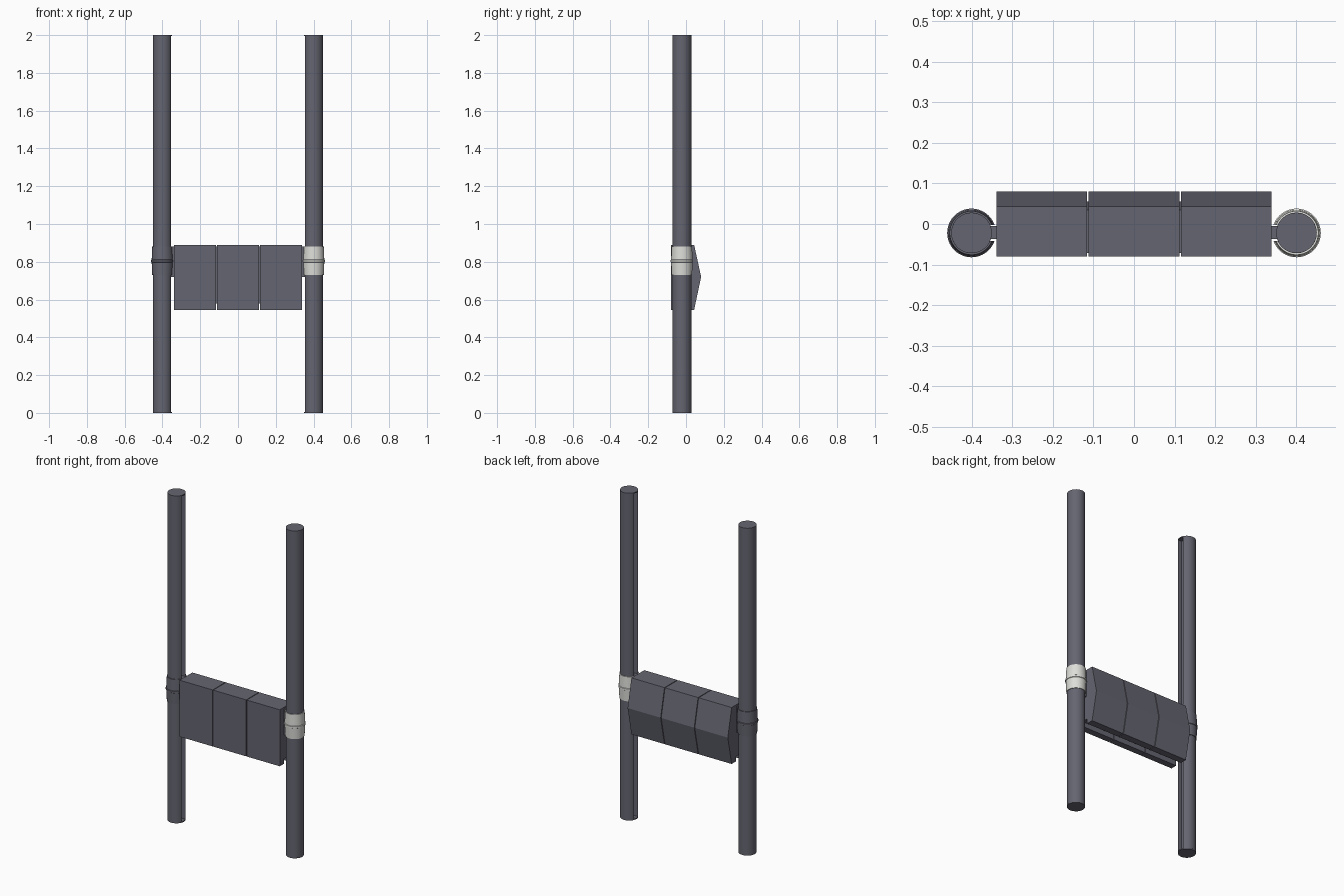
import bpy, bmesh, math

cube = bpy.data.objects.get("Cube")
if cube:
    bpy.data.objects.remove(cube)

POLE_X, POLE_Y, R, SLOT = 0.40, -0.022, 0.05, 0.02


def material(name, rgb):
    m = bpy.data.materials.new(name)
    m.use_nodes = True
    m.diffuse_color = (*rgb, 1)
    m.node_tree.nodes["Principled BSDF"].inputs["Base Color"].default_value = (*rgb, 1)
    return m


dark = material("slate grey", (0.13, 0.13, 0.165))
white = material("off white", (0.72, 0.72, 0.69))


def finish(name, bm, mat, smooth=False):
    bmesh.ops.recalc_face_normals(bm, faces=bm.faces)
    me = bpy.data.meshes.new(name)
    bm.to_mesh(me)
    bm.free()
    me.materials.append(mat)
    ob = bpy.data.objects.new(name, me)
    bpy.context.collection.objects.link(ob)
    if smooth:
        bpy.ops.object.select_all(action='DESELECT')
        ob.select_set(True)
        bpy.context.view_layer.objects.active = ob
        bpy.ops.object.shade_smooth_by_angle(angle=math.radians(30))
    return ob


def loft(name, rings, mat, smooth=False):
    """Skin a row of matching closed rings and cap both ends."""
    bm = bmesh.new()
    rows = [[bm.verts.new(p) for p in ring] for ring in rings]
    n = len(rows[0])
    for a, b in zip(rows, rows[1:]):
        for i in range(n):
            j = (i + 1) % n
            bm.faces.new((a[i], a[j], b[j], b[i]))
    bm.faces.new(rows[0])
    bm.faces.new(rows[-1])
    return finish(name, bm, mat, smooth)


def arc(radius, steps=36):
    """Circle points, open by the slot width on the inner side."""
    gap = math.asin(SLOT / radius)
    angles = [gap + (2 * math.pi - 2 * gap) * i / steps for i in range(steps + 1)]
    return [(radius * math.cos(a), radius * math.sin(a)) for a in angles]


def bar(name, x0, x1, section, mat):
    return loft(name, [[(x, y, z) for y, z in section] for x in (x0, x1)], mat)


# Slotted poles, end caps, collars and sliding tabs
for side, s, collar_mat in (("left", 1, white), ("right", -1, dark)):
    def place(u, v, z):
        return (s * (POLE_X - u), POLE_Y + v, z)

    outline = arc(R) + [(0.02, -SLOT), (0.02, SLOT)]
    loft(side + "_pole", [[place(u, v, z) for u, v in outline] for z in (0.006, 1.994)],
         dark, True)
    disc = [(R * math.cos(k * math.pi / 18), R * math.sin(k * math.pi / 18))
            for k in range(36)]
    for end, z0 in (("bottom", 0), ("top", 1.994)):
        loft(f"{side}_{end}_cap",
             [[place(u, v, z) for u, v in disc] for z in (z0, z0 + 0.006)], dark, True)

    section = [(0.05, 0.73), (0.054, 0.73), (0.057, 0.797), (0.06, 0.799),
               (0.06, 0.809), (0.057, 0.811), (0.054, 0.88), (0.05, 0.88)]
    columns = [[place(u, v, z) for u, v in arc(r)] for r, z in section]
    loft(side + "_collar", list(zip(*columns)), collar_mat, True)

    bar(side + "_slide_tab", s * 0.33, s * 0.375,
        [(-0.037, 0.72), (-0.005, 0.72), (-0.005, 0.88), (-0.037, 0.88)], dark)

# Three body blocks with a ridged back and a groove along the underside
body = [(-0.08, 0.89), (0.043, 0.89), (0.08, 0.72), (0.043, 0.545), (0.0, 0.545),
        (0.0, 0.575), (-0.04, 0.575), (-0.04, 0.545), (-0.08, 0.545)]
for name, x in (("right", -0.227), ("middle", 0), ("left", 0.227)):
    bar(name + "_block", x - 0.1115, x + 0.1115, body, dark)

# Recessed core joining the blocks
core = [(-0.072, 0.88), (0.035, 0.88), (0.055, 0.72), (0.035, 0.58), (-0.072, 0.58)]
bar("joining_core", -0.13, -0.10, core, dark)
bar("joining_core_left", 0.10, 0.13, core, dark)
